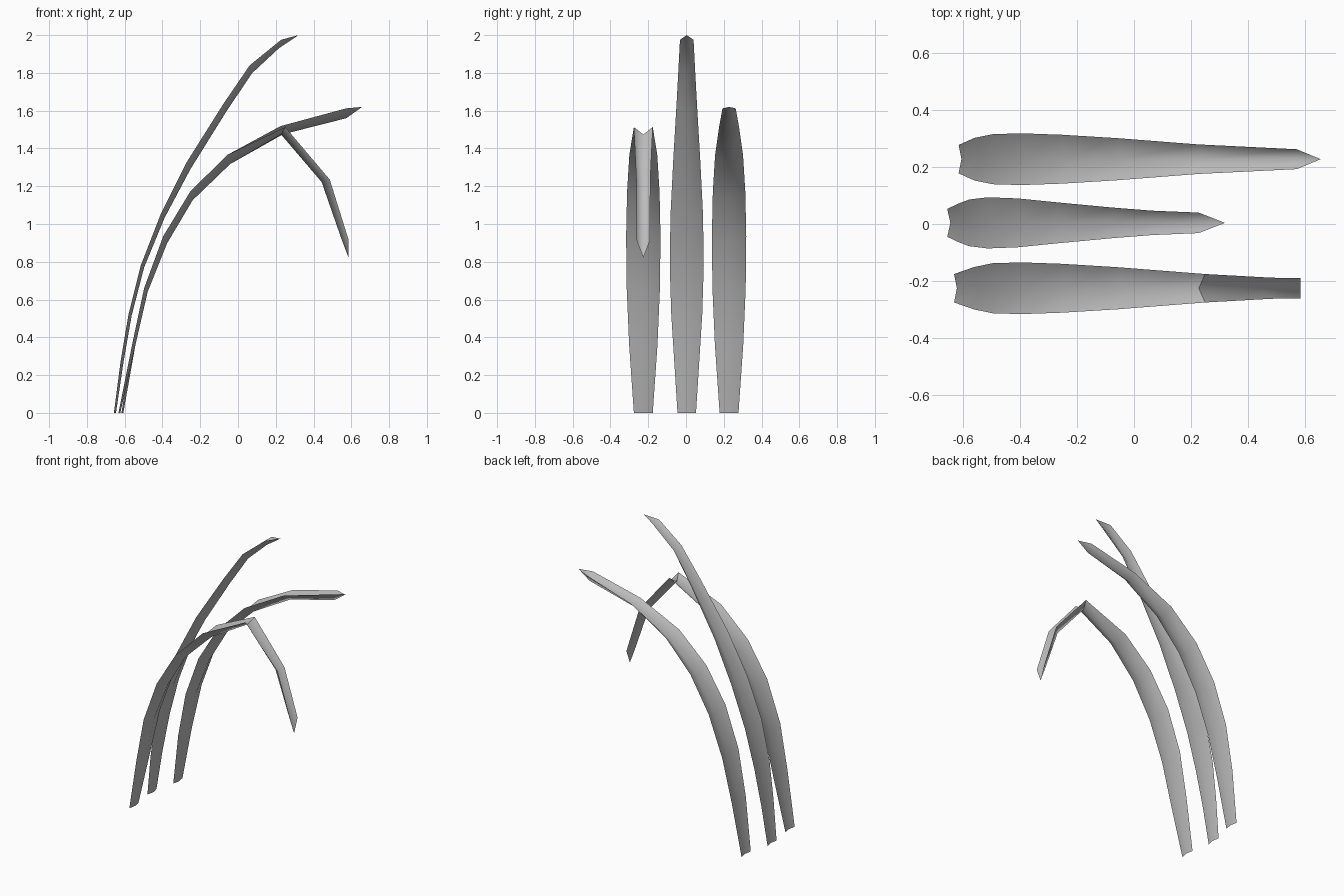
import bpy, bmesh

if "Cube" in bpy.data.objects:
    bpy.data.objects.remove(bpy.data.objects["Cube"])

grey = bpy.data.materials.new("leaf_grey")
grey.diffuse_color = (.5, .5, .5, 1)
grey.use_nodes = True
grey.node_tree.nodes["Principled BSDF"].inputs["Base Color"].default_value = grey.diffuse_color


def blade(name, y, rows, tip, fold=None):
    """Channel-folded leaf. Row = (edge x, edge z, crease x, crease z, half width)."""
    bm = bmesh.new()
    prev = None
    for r, (ex, ez, cx, cz, w) in enumerate(rows):
        cur = [bm.verts.new(p) for p in
               ((ex, y - w, ez), (cx, y, cz), (ex, y + w, ez))]
        if prev:
            for i in range(2):
                bm.faces.new((prev[i], cur[i], cur[i + 1], prev[i + 1]))
        if r == fold:
            crease = cur
        prev = cur
    # pointed end
    end = bm.verts.new((tip[0], y, tip[1]))
    for i in range(2):
        bm.faces.new((prev[i], end, prev[i + 1]))
    for f in bm.faces:
        f.smooth = True
    # hard bend where the leaf is folded over
    if fold is not None:
        for i in range(2):
            bm.edges.get((crease[i], crease[i + 1])).smooth = False
    # normals towards the outer, upper side
    bm.normal_update()
    bm.faces.ensure_lookup_table()
    if bm.faces[0].normal.x > 0:
        bmesh.ops.reverse_faces(bm, faces=bm.faces[:])
    me = bpy.data.meshes.new(name)
    bm.to_mesh(me)
    bm.free()
    me.materials.append(grey)
    ob = bpy.data.objects.new(name, me)
    bpy.context.collection.objects.link(ob)


# Tall middle blade
blade("tall_blade", 0.004, [
    (-.657, 0, -.646, 0, .049),
    (-.622, .27, -.606, .27, .066),
    (-.580, .52, -.563, .515, .082),
    (-.515, .78, -.497, .77, .090),
    (-.410, 1.05, -.390, 1.03, .086),
    (-.270, 1.33, -.252, 1.29, .072),
    (-.078, 1.635, -.064, 1.592, .054),
    (.062, 1.84, .074, 1.798, .043),
    (.228, 1.975, .216, 1.930, .036)], (.320, 2.0))

# Lower arch shared by the two side blades
arch = [
    (-.561, .36, -.543, .36, .075),
    (-.497, .66, -.478, .642, .088),
    (-.396, .935, -.376, .897, .091),
    (-.254, 1.17, -.240, 1.126, .086),
    (-.058, 1.365, -.042, 1.317, .074)]

# Side blade reaching outwards
blade("reaching_blade", .228,
      [(-.617, 0, -.607, 0, .050)] + arch +
      [(.225, 1.518, .238, 1.475, .052),
       (.572, 1.612, .573, 1.560, .035)], (.657, 1.62))

# Side blade folded over and drooping
blade("drooping_blade", -.226,
      [(-.633, 0, -.623, 0, .050)] + arch +
      [(.250, 1.513, .228, 1.474, .050),
       (.486, 1.235, .443, 1.222, .037),
       (.586, .915, .548, .920, .036)], (.585, .822), fold=6)
